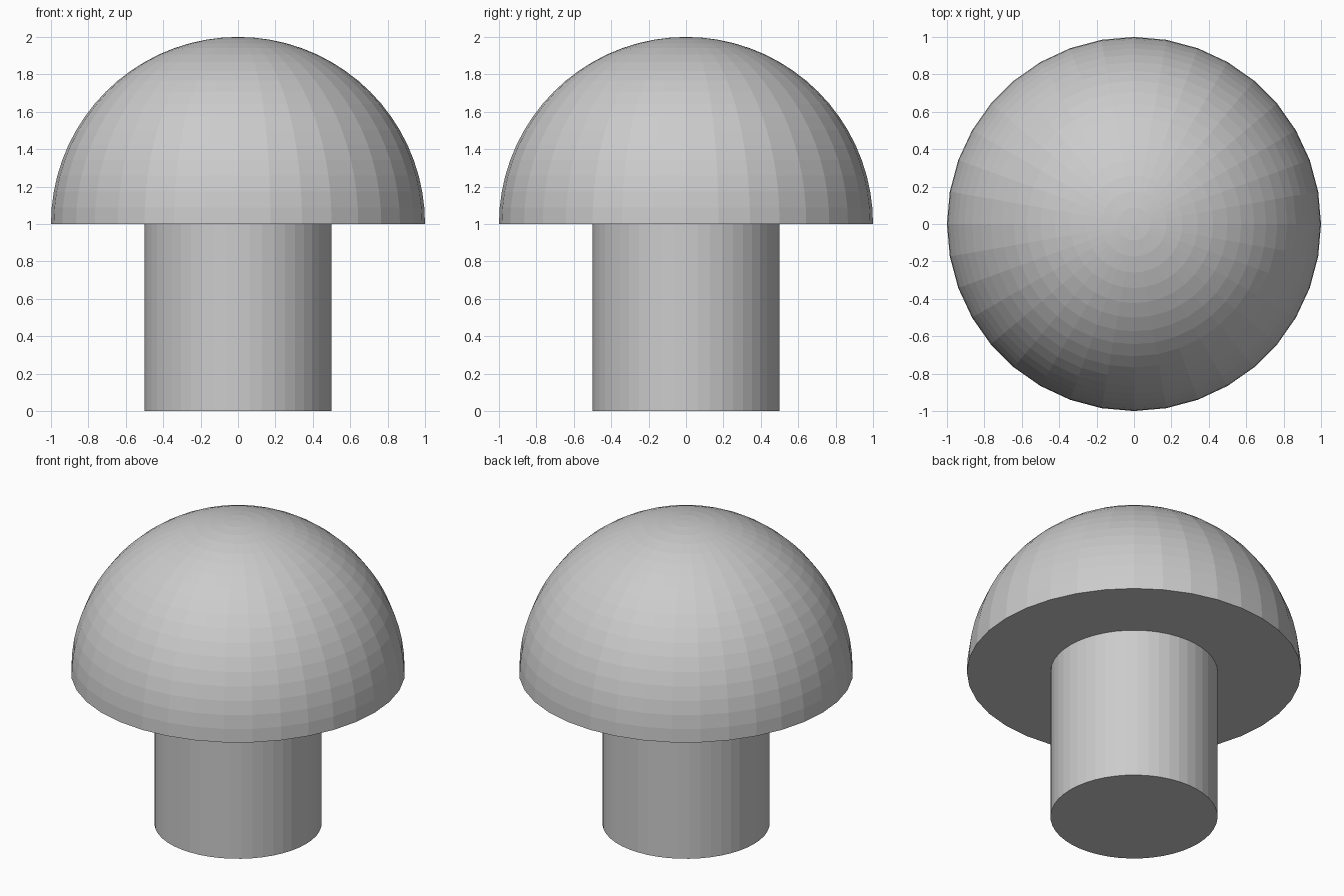
import bpy, bmesh
from math import sin, cos, pi

if "Cube" in bpy.data.objects:
    bpy.data.objects.remove(bpy.data.objects["Cube"])


def lathe(name, profile, sides):
    """Revolve a (radius, z) profile around z; ends on the axis become fans."""
    bm = bmesh.new()
    rings = []
    for r, z in profile:
        if r < 1e-6:
            rings.append([bm.verts.new((0, 0, z))] * sides)
        else:
            rings.append([bm.verts.new((r * cos(2 * pi * i / sides),
                                        r * sin(2 * pi * i / sides), z))
                          for i in range(sides)])
    for a, b in zip(rings, rings[1:]):
        for i in range(sides):
            j = (i + 1) % sides
            corners = list(dict.fromkeys((a[i], a[j], b[j], b[i])))
            bm.faces.new(corners)
    bmesh.ops.recalc_face_normals(bm, faces=bm.faces)
    mesh = bpy.data.meshes.new(name)
    bm.to_mesh(mesh)
    bm.free()
    obj = bpy.data.objects.new(name, mesh)
    bpy.context.collection.objects.link(obj)
    return obj


# Stem: plain cylinder with closed bottom, running up to the cap
lathe("stem", [(0, 0), (0.5, 0), (0.5, 1), (0, 1)], 48)

# Cap: faceted half sphere with a flat underside
STEPS = 18
arc = [(cos(pi / 2 * k / STEPS), 1 + sin(pi / 2 * k / STEPS))
       for k in range(STEPS + 1)]
lathe("cap", [(0, 1)] + arc, 36)
